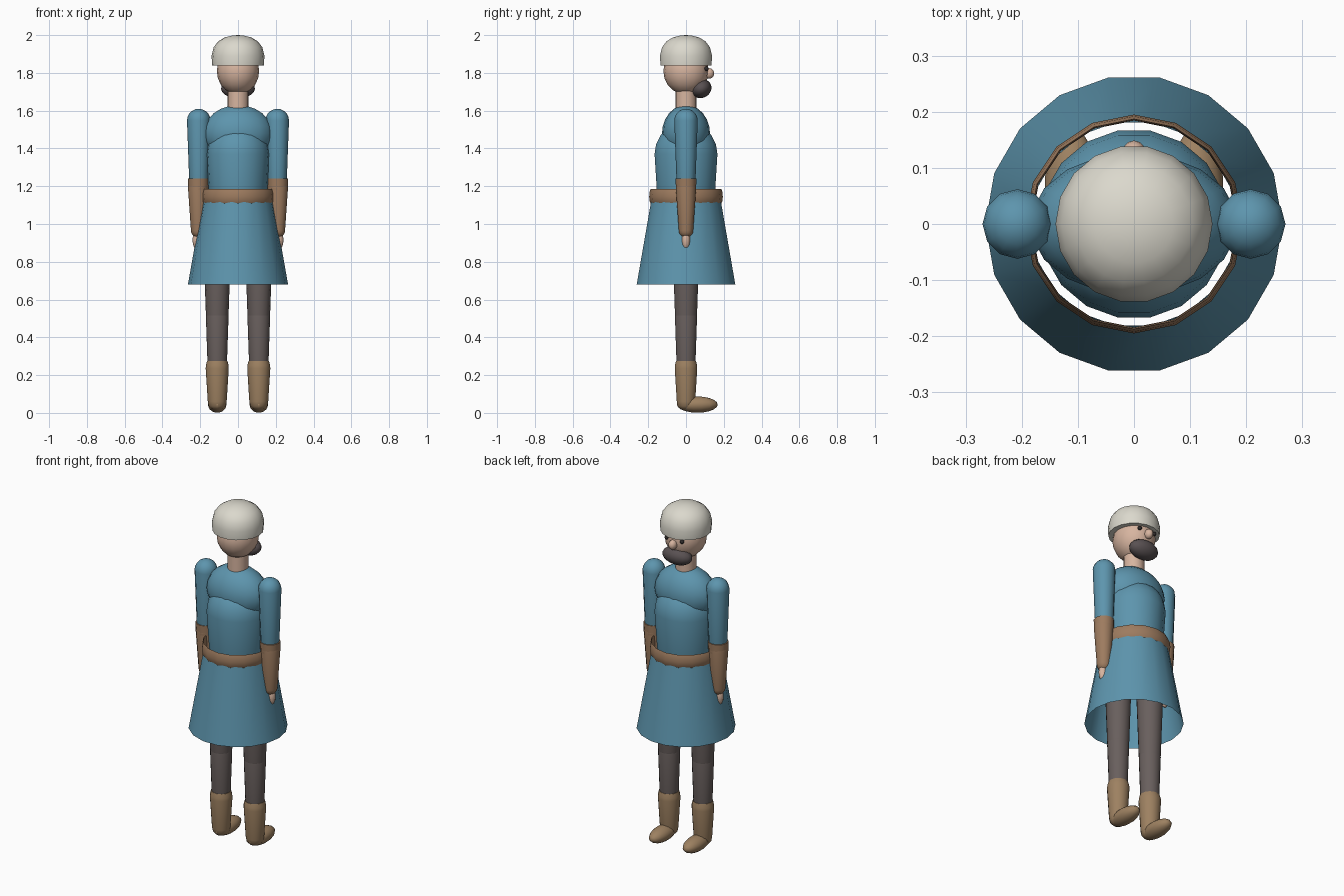
import bpy
import bmesh
from math import sin, cos, pi, radians
from mathutils import Matrix

cube = bpy.data.objects.get("Cube")
if cube:
    bpy.data.objects.remove(cube, do_unlink=True)


def material(name, rgb):
    m = bpy.data.materials.new(name)
    m.use_nodes = True
    m.diffuse_color = (*rgb, 1)
    m.node_tree.nodes["Principled BSDF"].inputs["Base Color"].default_value = (*rgb, 1)
    return m


blue = material("blue_cloth", (0.11, 0.30, 0.42))
leather = material("brown_leather", (0.34, 0.20, 0.115))
boot_tan = material("boot_tan", (0.34, 0.22, 0.12))
trouser = material("grey_brown_wool", (0.14, 0.115, 0.11))
skin = material("skin", (0.68, 0.46, 0.35))
felt = material("pale_felt", (0.71, 0.69, 0.61))
hair = material("dark_hair", (0.10, 0.082, 0.085))
black = material("eye_black", (0.03, 0.025, 0.025))


def finish(name, bm, mat, angle):
    mesh = bpy.data.meshes.new(name)
    bm.to_mesh(mesh)
    bm.free()
    mesh.materials.append(mat)
    ob = bpy.data.objects.new(name, mesh)
    bpy.context.collection.objects.link(ob)
    bpy.ops.object.select_all(action='DESELECT')
    ob.select_set(True)
    bpy.context.view_layer.objects.active = ob
    bpy.ops.object.shade_smooth_by_angle(angle=radians(angle))
    return ob


def lathe(name, profile, mat, sides=16, x=0, closed=False, angle=40):
    """Spin (radius, z) points, listed upwards on the outside, about a vertical axis."""
    bm = bmesh.new()
    rings = []
    for r, z in profile:
        if r < 1e-4:
            rings.append([bm.verts.new((x, 0, z))] * sides)
        else:
            rings.append([bm.verts.new((x + r * cos(2 * pi * j / sides),
                                        r * sin(2 * pi * j / sides), z))
                          for j in range(sides)])
    pairs = list(zip(rings, rings[1:]))
    if closed:
        pairs.append((rings[-1], rings[0]))
    for low, high in pairs:
        for j in range(sides):
            k = (j + 1) % sides
            corners = dict.fromkeys((low[j], low[k], high[k], high[j]))
            bm.faces.new(list(corners))
    return finish(name, bm, mat, angle)


def capsule(name, z0, r0, z1, r1, mat, sides=16, x=0, steps=5):
    """Tapered limb with round ends; z0 and z1 are the end-sphere centres."""
    bottom = [(r0 * sin(pi / 2 * i / steps), z0 - r0 * cos(pi / 2 * i / steps))
              for i in range(steps + 1)]
    top = [(r1 * cos(pi / 2 * i / steps), z1 + r1 * sin(pi / 2 * i / steps))
           for i in range(steps + 1)]
    return lathe(name, bottom + top, mat, sides, x)


def ellipsoid(name, loc, radii, mat, sides=16, rings=10, tilt=0):
    bm = bmesh.new()
    place = (Matrix.Translation(loc) @ Matrix.Rotation(radians(tilt), 4, 'X')
             @ Matrix.Diagonal((*radii, 1)))
    bmesh.ops.create_uvsphere(bm, u_segments=sides, v_segments=rings, radius=1, matrix=place)
    return finish(name, bm, mat, 60)


# Head, face and hat
ellipsoid("head", (0, 0, 1.81), (0.112, 0.12, 0.125), skin)
lathe("neck", [(0, 1.58), (0.056, 1.58), (0.056, 1.72), (0, 1.72)], skin)
ellipsoid("nose", (0, 0.122, 1.797), (0.023, 0.027, 0.028), skin, 12, 8)
ellipsoid("beard", (0, 0.08, 1.717), (0.09, 0.056, 0.05), hair, tilt=25)
lathe("hat", [(0, 1.84), (0.137, 1.84), (0.14, 1.89), (0.129, 1.935),
              (0.105, 1.967), (0.07, 1.988), (0.03, 1.998), (0, 2.0)], felt, 18, angle=50)

# Tunic, skirt and belt
ellipsoid("chest", (0, 0, 1.48), (0.185, 0.127, 0.15), blue, 18, 12)
capsule("belly", 1.15, 0.155, 1.37, 0.169, blue, 18)
lathe("skirt", [(0.265, 0.68), (0.184, 1.14)], blue, 18)
lathe("belt", [(0.184, 1.105), (0.192, 1.118), (0.195, 1.145), (0.192, 1.172),
               (0.187, 1.185), (0.185, 1.145)], leather, 16, closed=True, angle=60)

# Limbs and eyes on both sides
for side, s in (("left", 1), ("right", -1)):
    ellipsoid(side + "_eye", (s * 0.05, 0.108, 1.822), (0.012, 0.012, 0.012), black, 10, 6)
    arm = s * 0.208
    capsule(side + "_upper_arm", 1.22, 0.05, 1.548, 0.062, blue, 12, arm)
    capsule(side + "_forearm", 0.965, 0.038, 1.195, 0.054, leather, 12, s * 0.211)
    lathe(side + "_cuff", [(0.053, 1.18), (0.0555, 1.24), (0, 1.24)], leather, 12, s * 0.21)
    ellipsoid(side + "_hand", (s * 0.213, 0, 0.915), (0.028, 0.023, 0.053), skin, 12, 8)
    leg = s * 0.11
    capsule(side + "_thigh", 0.52, 0.06, 0.98, 0.076, trouser, 14, leg)
    capsule(side + "_shin", 0.22, 0.05, 0.51, 0.06, trouser, 14, leg)
    lathe(side + "_boot", [(0, 0.012), (0.03, 0.02), (0.045, 0.036), (0.05, 0.06),
                           (0.061, 0.235), (0.06, 0.252), (0.054, 0.275), (0, 0.278)],
          boot_tan, 14, leg)
    ellipsoid(side + "_foot", (leg, 0.06, 0.044), (0.05, 0.108, 0.043), boot_tan, 14, 10)
